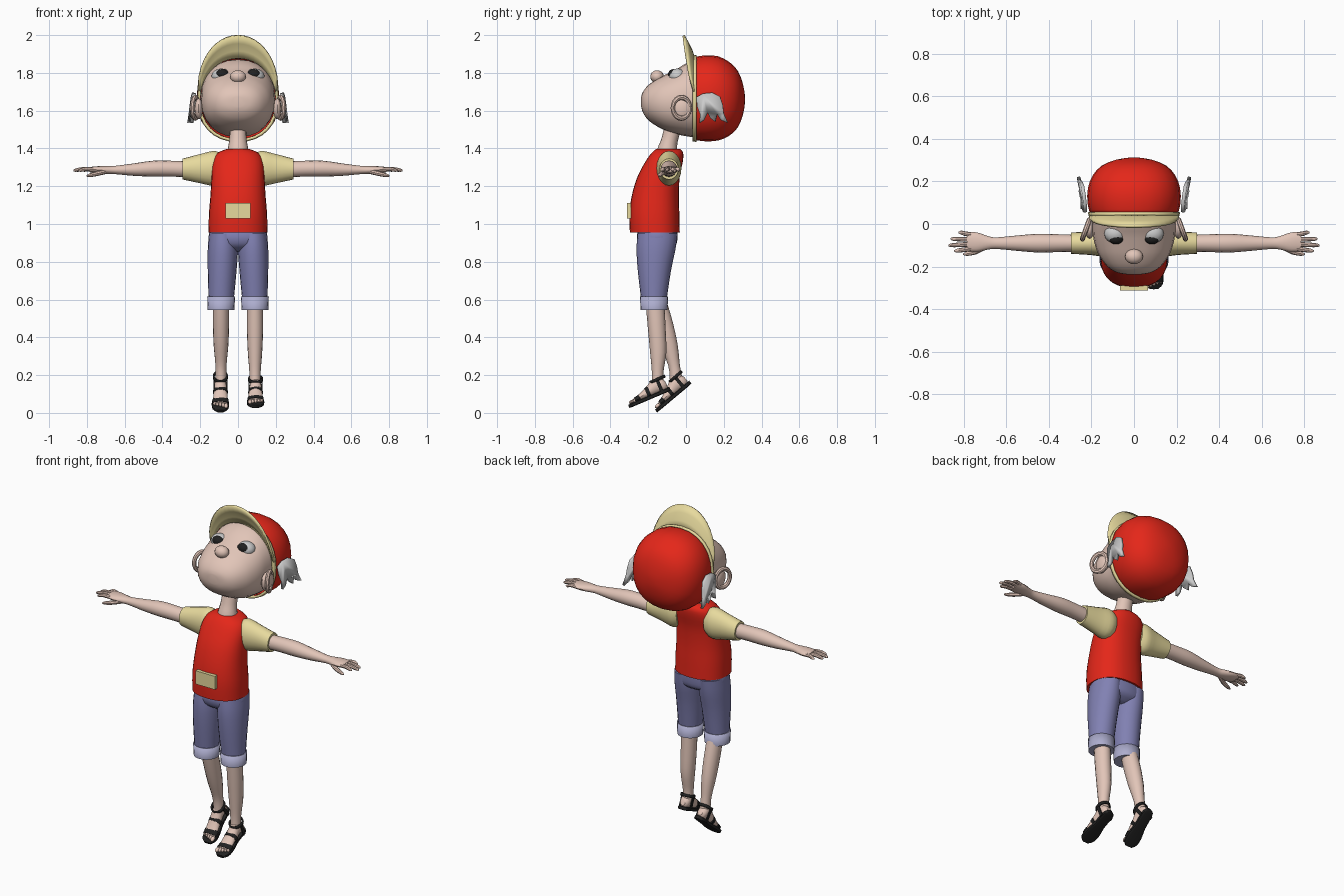
import bpy, bmesh
from math import sin, cos, pi, radians
from mathutils import Matrix, Vector

if "Cube" in bpy.data.objects:
    bpy.data.objects.remove(bpy.data.objects["Cube"])


def mat(name, r, g, b):
    m = bpy.data.materials.new(name)
    m.diffuse_color = (r, g, b, 1)
    m.use_nodes = True
    m.node_tree.nodes["Principled BSDF"].inputs["Base Color"].default_value = m.diffuse_color
    return m


SKIN = mat("skin", .76, .56, .48)
RED = mat("red", .78, .02, .01)
CREAM = mat("cream", .80, .70, .34)
BLUE = mat("denim", .22, .22, .45)
CUFF = mat("light_denim", .42, .42, .62)
BLACK = mat("black", .015, .015, .015)
WHITE = mat("white", .85, .88, .88)


def make(name, verts, faces, m, M=None):
    me = bpy.data.meshes.new(name)
    me.from_pydata(verts, [], faces)
    bm = bmesh.new()
    bm.from_mesh(me)
    bmesh.ops.recalc_face_normals(bm, faces=bm.faces)
    bm.to_mesh(me)
    bm.free()
    if M:
        me.transform(M)
    if m:
        me.materials.append(m)
    ob = bpy.data.objects.new(name, me)
    bpy.context.collection.objects.link(ob)
    return ob


def spline(rows, sub):
    """Catmull-Rom through the ring parameters."""
    out = []
    for i in range(len(rows) - 1):
        a, b, c, d = (rows[max(i - 1, 0)], rows[i], rows[i + 1], rows[min(i + 2, len(rows) - 1)])
        for k in range(sub):
            t = k / sub
            out.append([.5 * (2 * q + (r - p) * t + (2 * p - 5 * q + 4 * r - s) * t * t
                              + (3 * q - p - 3 * r + s) * t ** 3) for p, q, r, s in zip(a, b, c, d)])
    return out + [list(rows[-1])]


def loft(name, axis, rows, m, n=20, e=2.0, sub=3, ends=(1, 1), M=None):
    """rows: (position on axis, centre 1, centre 2, radius 1, radius 2)"""
    rows = spline(rows, sub)
    verts, faces = [], []
    for t, c1, c2, r1, r2 in rows:
        for k in range(n):
            c, s = cos(2 * pi * k / n), sin(2 * pi * k / n)
            p = c1 + r1 * (abs(c) ** (2 / e)) * (1 if c > 0 else -1)
            q = c2 + r2 * (abs(s) ** (2 / e)) * (1 if s > 0 else -1)
            verts.append({"x": (t, p, q), "y": (p, t, q), "z": (p, q, t)}[axis])
    for i in range(len(rows) - 1):
        for k in range(n):
            j = (k + 1) % n
            faces.append((i * n + k, i * n + j, (i + 1) * n + j, (i + 1) * n + k))
    if ends[0]:
        faces.append(tuple(range(n)))
    if ends[1]:
        faces.append(tuple(range(len(verts) - n, len(verts))))
    return make(name, verts, faces, m, M)


def ball(name, c, r, m, M=Matrix()):
    me = bpy.data.meshes.new(name)
    bm = bmesh.new()
    bmesh.ops.create_uvsphere(bm, u_segments=16, v_segments=10, radius=1,
                              matrix=M @ Matrix.Translation(c) @ Matrix.Diagonal((*r, 1)))
    bm.to_mesh(me)
    bm.free()
    me.materials.append(m)
    bpy.context.collection.objects.link(bpy.data.objects.new(name, me))


def box(name, c, s, m, M=Matrix()):
    v = [Vector(c) + Vector((x * s[0], y * s[1], z * s[2])) / 2
         for x in (-1, 1) for y in (-1, 1) for z in (-1, 1)]
    f = [(0, 1, 3, 2), (4, 6, 7, 5), (0, 4, 5, 1), (2, 3, 7, 6), (0, 2, 6, 4), (1, 5, 7, 3)]
    return make(name, v, f, m, M)


def thicken(ob, t, off=0):
    s = ob.modifiers.new("thickness", "SOLIDIFY")
    s.thickness, s.offset = t, off


def yz(t, lo, hi, hw):  # ring on the y axis from its z limits and half width
    return (t, 0, (lo + hi) / 2, hw, (hi - lo) / 2)


def zy(z, yf, yb, x0, x1):  # ring on the z axis from its y and x limits
    return (z, (x0 + x1) / 2, (yf + yb) / 2, (x1 - x0) / 2, (yb - yf) / 2)


# Head, tipped back
loft("head", "y", [yz(-.237, 1.62, 1.675, .03), yz(-.228, 1.59, 1.70, .08), yz(-.20, 1.55, 1.735, .125),
                   yz(-.15, 1.515, 1.77, .163), yz(-.10, 1.49, 1.795, .183), yz(-.05, 1.475, 1.82, .193),
                   yz(0, 1.465, 1.85, .195), yz(.06, 1.46, 1.87, .197), yz(.14, 1.48, 1.86, .19),
                   yz(.24, 1.54, 1.78, .12)], SKIN, n=24, e=2.2)
ball("nose", (0, -.153, 1.78), (.042, .036, .034), SKIN)

# Cap dome, rim trim and turned-up brim
cap = loft("cap_dome", "y", [yz(.045, 1.445, 1.883, .205), yz(.10, 1.438, 1.893, .219), yz(.17, 1.442, 1.888, .216),
                             yz(.23, 1.468, 1.857, .193), yz(.275, 1.512, 1.81, .15), yz(.302, 1.58, 1.74, .085),
                             yz(.312, 1.64, 1.68, .02)], RED, n=24, e=2.25, sub=2, ends=(0, 1))
thicken(cap, .008, -1)
trim = loft("cap_trim", "y", [yz(.036, 1.445, 1.885, .205), yz(.056, 1.441, 1.889, .21)], CREAM,
            n=32, e=2.25, sub=1, ends=(0, 0))
thicken(trim, .014)
bv, bf, N = [], [], 20
for i in range(N + 1):
    u = i / N * 2 - 1
    a, k = pi / 2 - u * radians(80), max(cos(u * pi / 2), 0) ** .5
    for w in (0, .33, .66, 1):
        bv.append((.202 * cos(a) * (1 + .07 * w), .042 - .055 * k * w ** 1.3,
                   1.665 + .213 * sin(a) + .12 * k * w))
for i in range(N):
    for j in range(3):
        bf.append((4 * i + j, 4 * i + j + 1, 4 * i + j + 5, 4 * i + j + 4))
thicken(make("cap_brim", bv, bf, CREAM), .012)

WING = [(.055, 1.67), (.09, 1.69), (.14, 1.695), (.18, 1.675), (.195, 1.63), (.20, 1.585), (.222, 1.535),
        (.185, 1.55), (.165, 1.58), (.155, 1.54), (.13, 1.56), (.115, 1.59), (.095, 1.55), (.072, 1.535),
        (.075, 1.58), (.06, 1.62)]
for s, side in ((1, "right"), (-1, "left")):
    # Face features
    ball(side + "_eye", (s * .088, -.045, 1.783), (.052, .046, .04), WHITE)
    ball(side + "_pupil", (s * .084, -.068, 1.793), (.036, .027, .027), BLACK)
    ball(side + "_ear", (s * .208, -.02, 1.61), (.022, .05, .055), SKIN, )
    bpy.ops.mesh.primitive_torus_add(major_radius=.048, minor_radius=.012, major_segments=20, minor_segments=8,
                                     location=(s * .226, -.025, 1.615), rotation=(0, radians(90), s * radians(20)))
    ear = bpy.context.object
    ear.name = side + "_ear_rim"
    ear.data.materials.append(SKIN)
    ear.scale = (1.15, 1, 1)

    # Cap wing
    wv = [(s * (.226 + .12 * (y - .06) + .1 * (1.69 - z)), y, z) for y, z in WING]
    thicken(make(side + "_cap_wing", wv, [tuple(range(len(wv)))], None), .016)

    # Sleeve, arm and hand
    F = Matrix.Diagonal((s, 1, 1, 1))

    def limb(name, rows, m, **kw):
        ob = loft(side + name, "x", rows, m, M=F, **kw)
        if s < 0:
            ob.data.flip_normals()
        return ob

    limb("_sleeve", [(.09, -.09, 1.30, .055, .075), (.13, -.09, 1.295, .066, .092), (.20, -.09, 1.293, .056, .077),
                     (.295, -.09, 1.291, .05, .055)], CREAM)
    limb("_arm", [(.27, -.09, 1.29, .04, .042), (.36, -.09, 1.293, .042, .042), (.45, -.09, 1.293, .044, .042),
                  (.55, -.09, 1.288, .036, .033), (.65, -.09, 1.286, .027, .022), (.69, -.088, 1.286, .033, .021),
                  (.74, -.085, 1.287, .046, .019), (.785, -.083, 1.288, .043, .014)], SKIN, n=16)
    for i, (y0, y1, x1) in enumerate([(-.117, -.126, .845), (-.095, -.10, .872), (-.072, -.07, .862), (-.05, -.04, .825)]):
        limb(f"_finger_{i + 1}", [(.765, y0, 1.288, .011, .011), ((.765 + x1) / 2, (y0 + y1) / 2, 1.291, .011, .011),
                                  (x1 - .012, y1, 1.285, .009, .009), (x1, y1, 1.283, .003, .003)], SKIN, n=8, sub=2)
    limb("_thumb", [(.695, -.105, 1.278, .014, .012), (.74, -.128, 1.268, .014, .013), (.785, -.14, 1.258, .010, .010),
                    (.803, -.142, 1.255, .003, .003)], SKIN, n=8, sub=2)

    # Shorts leg and turned-up cuff
    def lx(a, b):
        return (a, b) if s > 0 else (-b, -a)

    loft(side + "_shorts_leg", "z", [zy(.95, -.255, -.045, *lx(.005, .153)), zy(.87, -.262, -.055, *lx(.0, .16)),
                                     zy(.75, -.255, -.08, *lx(.008, .16)), zy(.58, -.235, -.105, *lx(.024, .155))], BLUE)
    thicken(loft(side + "_shorts_cuff", "z", [zy(.615, -.241, -.098, *lx(.018, .16)), zy(.548, -.238, -.10, *lx(.022, .158))],
                 CUFF, sub=1, ends=(0, 1)), .006)

    # Lower leg: right stands forward, left bends back
    x = s * .09
    if s > 0:
        leg = [(.60, x, -.165, .042, .05), (.45, x, -.155, .043, .047), (.32, x, -.147, .038, .043),
               (.22, x, -.15, .03, .031), (.16, x, -.15, .029, .032)]
        pitch, heel = 23, (x + .003, -.08, .118)
    else:
        leg = [(.60, x, -.155, .042, .05), (.48, x, -.122, .043, .052), (.36, x, -.09, .039, .046),
               (.25, x, -.063, .029, .031), (.18, x, -.052, .029, .034)]
        pitch, heel = 40, (x - .003, .03, .155)
    loft(side + "_lower_leg", "z", leg, SKIN, n=16)

    # Foot and sandal, in heel coordinates
    P = Matrix.Translation(heel) @ Matrix.Rotation(radians(pitch), 4, "X")
    loft(side + "_foot", "y", [(-.008, 0, .04, .015, .016), (-.025, 0, .047, .029, .037), (-.06, 0, .055, .031, .042),
                               (-.10, 0, .045, .034, .032), (-.15, 0, .034, .038, .020), (-.20, 0, .026, .038, .012)],
         SKIN, n=14, M=P)
    for i in range(5):
        xt = s * (-.030 + i * .0155)
        ball(f"{side}_toe_{i + 1}", (xt, -.213 + .006 * i, .026), (.011 if i == 0 else .008, .017, .010), SKIN, P)
    sole = [(0, .0, .012, .006, .009), (-.015, 0, .010, .028, .010), (-.05, 0, .010, .034, .010), (-.11, 0, .010, .035, .010),
            (-.17, 0, .010, .046, .010), (-.215, 0, .010, .042, .010), (-.238, 0, .010, .02, .009)]
    loft(side + "_sandal_sole", "y", sole, BLACK, n=16, e=5, M=P)
    for nm, y0, y1, zc, r1, r2 in (("toe", -.195, -.165, .026, .043, .020), ("instep", -.125, -.105, .038, .039, .033)):
        loft(f"{side}_{nm}_strap", "y", [(y0, 0, zc, r1, r2 - .004), (y1, 0, zc, r1, r2 + .002)], BLACK,
             n=18, sub=1, M=P)
    thicken(loft(side + "_ankle_strap", "z", [(.075, 0, -.042, .036, .041), (.091, 0, -.042, .036, .041)], BLACK,
                 n=18, sub=1, ends=(0, 0), M=P), .008)
    for k in (-1, 1):
        box(side + "_side_strap", (k * .035, -.045, .045), (.006, .018, .08), BLACK, P)

# Seat of the shorts
loft("shorts_seat", "z", [zy(.98, -.25, -.045, -.145, .145), zy(.93, -.26, -.045, -.156, .156),
                          zy(.885, -.245, -.055, -.14, .14), zy(.855, -.20, -.10, -.07, .07)], BLUE, n=24, e=2.3)

# Shirt, pocket and neck
loft("shirt", "z", [zy(.955, -.297, -.033, -.156, .156), zy(1.05, -.30, -.035, -.154, .154),
                    zy(1.15, -.287, -.038, -.146, .146), zy(1.25, -.257, -.033, -.14, .14),
                    zy(1.33, -.215, -.017, -.134, .134), zy(1.375, -.183, -.015, -.11, .11),
                    zy(1.397, -.158, -.03, -.06, .06)], RED, n=28, e=2.3)
box("pocket", (0, -.301, 1.07), (.13, .022, .08), CREAM)
loft("neck", "z", [(1.37, 0, -.10, .06, .058), (1.41, 0, -.097, .052, .05), (1.46, 0, -.083, .045, .045),
                   (1.56, 0, -.055, .045, .048)], SKIN, n=16)

# Smooth shading with crisp edges
bpy.ops.object.select_all(action="SELECT")
bpy.context.view_layer.objects.active = bpy.data.objects["head"]
bpy.ops.object.shade_smooth_by_angle(angle=radians(40))
